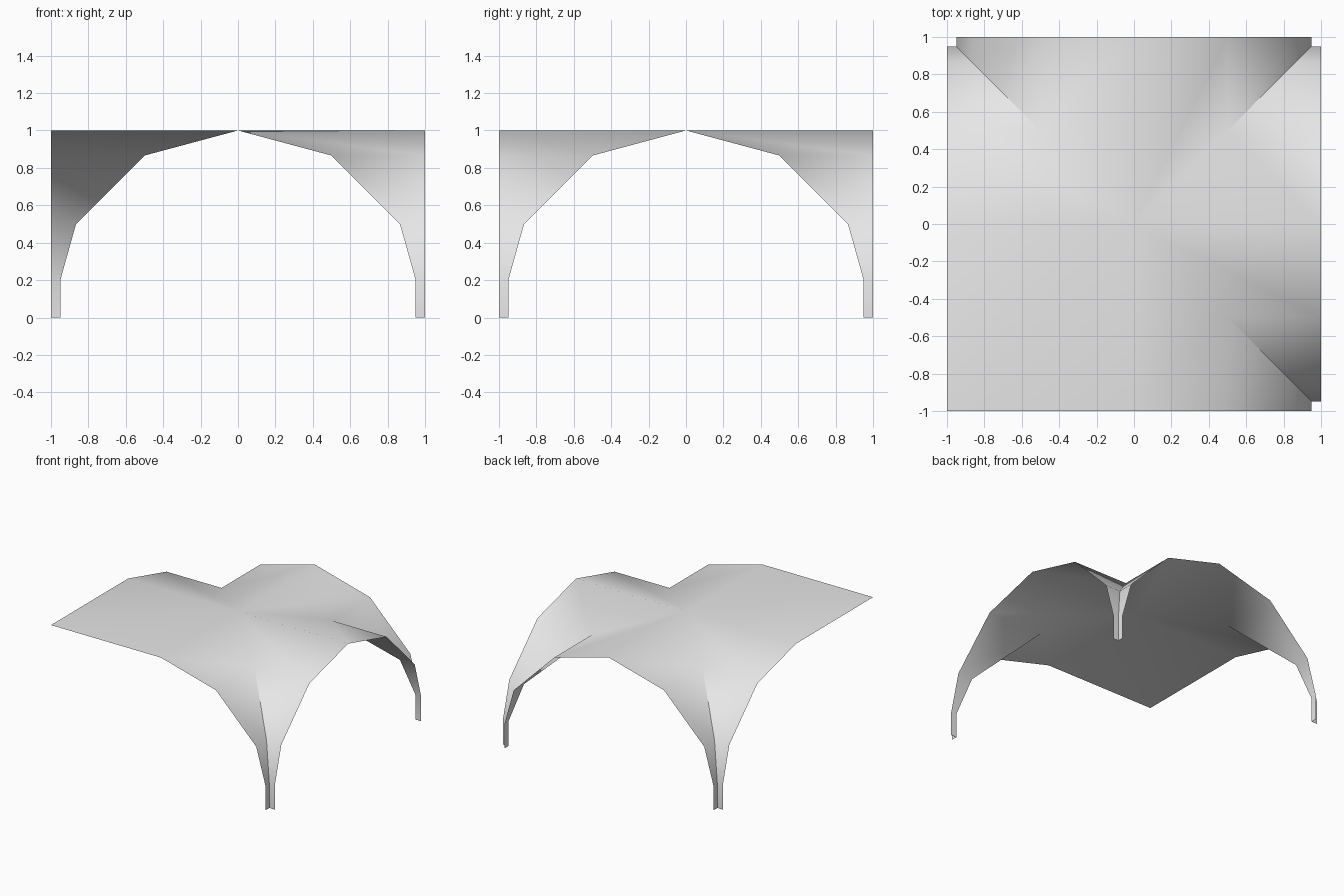
import bpy
import bmesh
import math

cube = bpy.data.objects.get("Cube")
if cube:
    bpy.data.objects.remove(cube, do_unlink=True)

# Half arch: distance from the crown line, height
ARCH = [(0, 1), (0.5, 0.866), (0.866, 0.5), (0.95, 0.2), (0.95, 0)]

stone = bpy.data.materials.new("light_grey")
stone.use_nodes = True
grey = (0.8, 0.8, 0.8, 1)
stone.diffuse_color = grey
stone.node_tree.nodes["Principled BSDF"].inputs["Base Color"].default_value = grey

bm = bmesh.new()


def add_face(points):
    bm.faces.new([bm.verts.new(p) for p in points])


def add_web(sx, sy, swap):
    """Half a barrel arch, cut along the diagonal groin."""
    for (a, za), (b, zb) in zip(ARCH, ARCH[1:]):
        strip = [(a, a, za), (b, b, zb), (b, 1, zb), (a, 1, za)]
        if swap:
            strip = [(y, x, z) for x, y, z in strip]
        strip = [(x * sx, y * sy, z) for x, y, z in strip]
        if (sx * sy < 0) != swap:
            strip.reverse()
        add_face(strip)


# Three curved quarters, each running down to a slim corner leg
for sx, sy in ((1, -1), (1, 1), (-1, 1)):
    for swap in (False, True):
        add_web(sx, sy, swap)

# Flat quarter at the front
add_face([(0, 0, 1), (-1, 0, 1), (-1, -1, 1), (0, -1, 1)])

bmesh.ops.remove_doubles(bm, verts=bm.verts[:], dist=0.0001)
mesh = bpy.data.meshes.new("vault_canopy")
bm.to_mesh(mesh)
bm.free()
mesh.materials.append(stone)

canopy = bpy.data.objects.new("vault_canopy", mesh)
bpy.context.collection.objects.link(canopy)
bpy.ops.object.select_all(action="DESELECT")
canopy.select_set(True)
bpy.context.view_layer.objects.active = canopy
bpy.ops.object.shade_smooth_by_angle(angle=math.radians(40))
